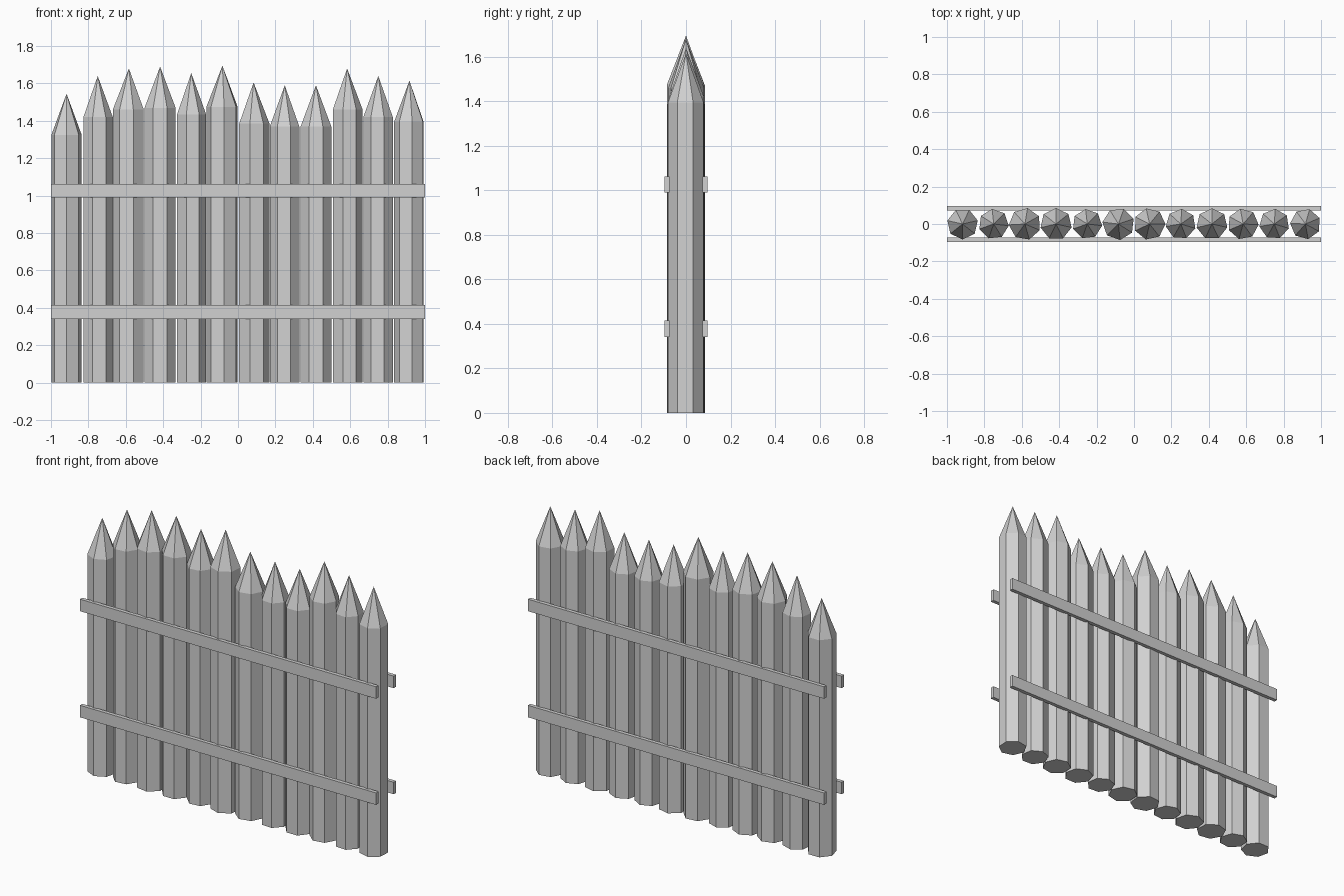
import bpy
import bmesh
from math import radians, pi
from mathutils import Matrix, Vector

cube = bpy.data.objects.get("Cube")
if cube:
    bpy.data.objects.remove(cube, do_unlink=True)

SIDES = 7
SPACING = 1 / 6
POINT = 0.22  # height of the sharpened tip


def material(name, color):
    mat = bpy.data.materials.new(name)
    mat.use_nodes = True
    mat.diffuse_color = color
    mat.node_tree.nodes["Principled BSDF"].inputs["Base Color"].default_value = color
    return mat


grey = material("pale grey", (0.64, 0.64, 0.64, 1))


def add_object(name, bm):
    bmesh.ops.recalc_face_normals(bm, faces=bm.faces)
    mesh = bpy.data.meshes.new(name)
    bm.to_mesh(mesh)
    bm.free()
    mesh.materials.append(grey)
    obj = bpy.data.objects.new(name, mesh)
    bpy.context.collection.objects.link(obj)
    return obj


def stake(name, x, height, radius, turn):
    """Seven-sided log with its top face drawn up and merged to a point."""
    bm = bmesh.new()
    shoulder = height - POINT
    spin = Matrix.Rotation(radians(turn) - pi / 2, 4, "Z")
    ring = [bm.verts.new(spin @ Matrix.Rotation(2 * pi * i / SIDES, 4, "Z") @ Vector((radius, 0, 0)))
            for i in range(SIDES)]
    base = bm.faces.new(ring)
    top = bmesh.ops.extrude_face_region(bm, geom=[base], use_keep_orig=True)["geom"]
    bmesh.ops.translate(bm, vec=(0, 0, shoulder),
                        verts=[g for g in top if isinstance(g, bmesh.types.BMVert)])
    cap = [g for g in top if isinstance(g, bmesh.types.BMFace)]
    tip = bmesh.ops.poke(bm, faces=cap)["verts"]
    tip[0].co = (0, 0, height)
    add_object(name, bm).location.x = x


def rail(name, y, z):
    bm = bmesh.new()
    bmesh.ops.create_cube(bm, size=1)
    bmesh.ops.scale(bm, vec=(2, 0.023, 0.073), verts=bm.verts)
    add_object(name, bm).location = (0, y, z)


# Stakes from the right end to the left: height, radius, turn in degrees
stakes = [
    (1.545, 0.083, 0), (1.64, 0.081, 32), (1.68, 0.086, 16), (1.69, 0.085, 26),
    (1.655, 0.080, 32), (1.695, 0.086, 6), (1.605, 0.085, 38), (1.59, 0.081, 22),
    (1.59, 0.084, 26), (1.68, 0.083, 36), (1.64, 0.081, 22), (1.615, 0.082, 10),
]
for i, (height, radius, turn) in enumerate(stakes):
    stake(f"stake_{i + 1}", (i - 5.5) * SPACING, height, radius, turn)

# Paired cross rails on both faces
for side, y in (("front", -0.085), ("back", 0.085)):
    for level, z in (("lower", 0.378), ("upper", 1.026)):
        rail(f"{side}_{level}_rail", y, z)
